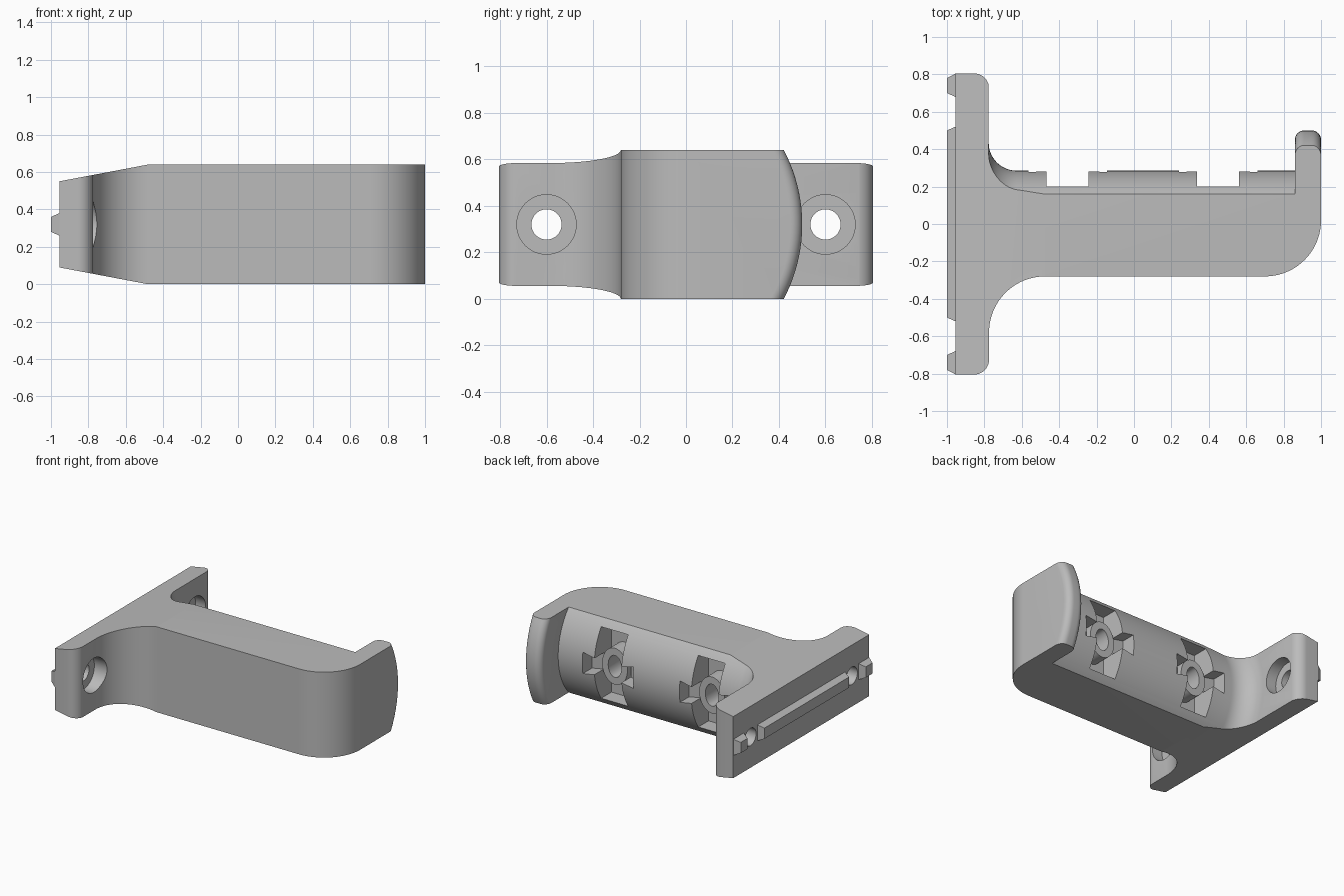
import bpy, bmesh
from math import sin, cos, pi, radians

if "Cube" in bpy.data.objects:
    bpy.data.objects.remove(bpy.data.objects["Cube"], do_unlink=True)

MID = 0.32          # mid height
AXIS_Y = -0.187     # axis of the rounded saddle
grey = bpy.data.materials.new("plain grey")
grey.use_nodes = True
colour = (0.5, 0.5, 0.5, 1)
grey.diffuse_color = colour
grey.node_tree.nodes["Principled BSDF"].inputs["Base Color"].default_value = colour


def arc(cx, cy, r, a, b, n=16):
    return [(cx + r * cos(radians(a + (b - a) * i / n)),
             cy + r * sin(radians(a + (b - a) * i / n))) for i in range(n + 1)]


def circle(cx, cy, r, n=48, stretch=1):
    return [(cx + r * cos(2 * pi * i / n), cy + stretch * r * sin(2 * pi * i / n))
            for i in range(n)]


def skin(name, rings):
    """Closed solid through a row of equal rings."""
    bm = bmesh.new()
    loops = [[bm.verts.new(p) for p in ring] for ring in rings]
    n = len(loops[0])
    for a, b in zip(loops, loops[1:]):
        for i in range(n):
            j = (i + 1) % n
            bm.faces.new((a[i], a[j], b[j], b[i]))
    bm.faces.new(loops[0])
    bm.faces.new(loops[-1])
    bmesh.ops.recalc_face_normals(bm, faces=bm.faces)
    mesh = bpy.data.meshes.new(name)
    bm.to_mesh(mesh)
    bm.free()
    mesh.materials.append(grey)
    ob = bpy.data.objects.new(name, mesh)
    bpy.context.collection.objects.link(ob)
    return ob


def prism(name, pts, lo, hi, axis):
    place = {"x": lambda u, v, w: (w, u, v),
             "y": lambda u, v, w: (u, w, v),
             "z": lambda u, v, w: (u, v, w)}[axis]
    return skin(name, [[place(u, v, w) for u, v in pts] for w in (lo, hi)])


def activate(ob):
    bpy.ops.object.select_all(action="DESELECT")
    ob.select_set(True)
    bpy.context.view_layer.objects.active = ob


def combine(ob, tool, how):
    tool.hide_render = True
    mod = ob.modifiers.new(how, "BOOLEAN")
    mod.object, mod.operation, mod.solver = tool, how, "EXACT"
    activate(ob)
    bpy.ops.object.modifier_apply(modifier=mod.name)
    bpy.data.objects.remove(tool, do_unlink=True)


def rect(u, v, hu, hv):
    return [(u - hu, v - hv), (u + hu, v - hv), (u + hu, v + hv), (u - hu, v + hv)]


# bracket outline: wall plate, arm and end lip
outline = ([(-0.955, -0.805)] + arc(-0.855, -0.725, 0.08, -90, 0)
           + arc(-0.475, -0.58, 0.3, 180, 90, 32) + arc(0.7, 0.02, 0.3, -90, 0, 32)
           + [(1, 0.6), (-0.775, 0.6)] + arc(-0.855, 0.725, 0.08, 0, 90)
           + [(-0.955, 0.805)])
bracket = prism("bracket", outline, -0.1, 0.74, "z")

# top and bottom taper towards the wall
taper = [(-1.2, 0.136), (-0.48, 0), (1.2, 0), (1.2, 0.64), (-0.48, 0.64), (-1.2, 0.504)]
combine(bracket, prism("taper_cutter", taper, -2, 2, "y"), "INTERSECT")

# rounded saddle, inner fillet and curved lip turned about one axis
turned = ([(-1.2, 2), (-0.777, 2)] + arc(-0.627, 0.622, 0.15, 180, 270)
          + [(0.86, 0.472)] + arc(0.91, 0.637, 0.05, 180, 90, 8)
          + arc(0.95, 0.637, 0.05, 90, 0, 8) + [(1.2, 0.637)])
rings = [[(x, AXIS_Y + u, MID + v) for u, v in circle(0, 0, r, 128)] for x, r in turned]
combine(bracket, skin("saddle_cutter", rings), "INTERSECT")

# counterbored screw holes
for y in (-0.6, 0.6):
    combine(bracket, prism("bore", circle(y, MID, 0.128), -0.86, -0.6, "x"), "DIFFERENCE")
    combine(bracket, prism("hole", circle(y, MID, 0.065), -1.1, -0.8, "x"), "DIFFERENCE")

# cross-shaped pockets in the saddle
for x in (-0.355, 0.45):
    combine(bracket, prism("slot", rect(x, MID, 0.112, 0.268), 0.08, 0.5, "y"), "DIFFERENCE")
    arms = [(x - 0.21, MID - 0.08), (x, MID - 0.04), (x + 0.21, MID - 0.08),
            (x + 0.21, MID + 0.08), (x, MID + 0.04), (x - 0.21, MID + 0.08)]
    combine(bracket, prism("arms", arms, 0.17, 0.5, "y"), "DIFFERENCE")
    # raised collar with an oblong hole
    collar = prism("collar", circle(x, MID, 0.105, 48, 1.3), 0.06, 0.2, "y")
    combine(bracket, collar, "UNION")
    combine(bracket, prism("eye", circle(x, MID, 0.055, 32, 1.5), 0.03, 0.5, "y"), "DIFFERENCE")


# bevelled locating ribs on the wall side
def rib(name, y0, y1, inset0, inset1):
    base = [(y0, 0.26), (y1, 0.26), (y1, 0.38), (y0, 0.38)]
    tip = [(y0 + inset0, 0.28), (y1 - inset1, 0.28), (y1 - inset1, 0.36), (y0 + inset0, 0.36)]
    return skin(name, [[(-0.95, *p) for p in base], [(-0.955, *p) for p in base],
                       [(-1, *p) for p in tip]])


rib("centre_rib", -0.52, 0.52, 0.02, 0.02)
rib("left_rib", 0.68, 0.804, 0.02, 0.024)
rib("right_rib", -0.804, -0.68, 0.024, 0.02)

activate(bracket)
bpy.ops.object.shade_smooth_by_angle(angle=radians(25))
